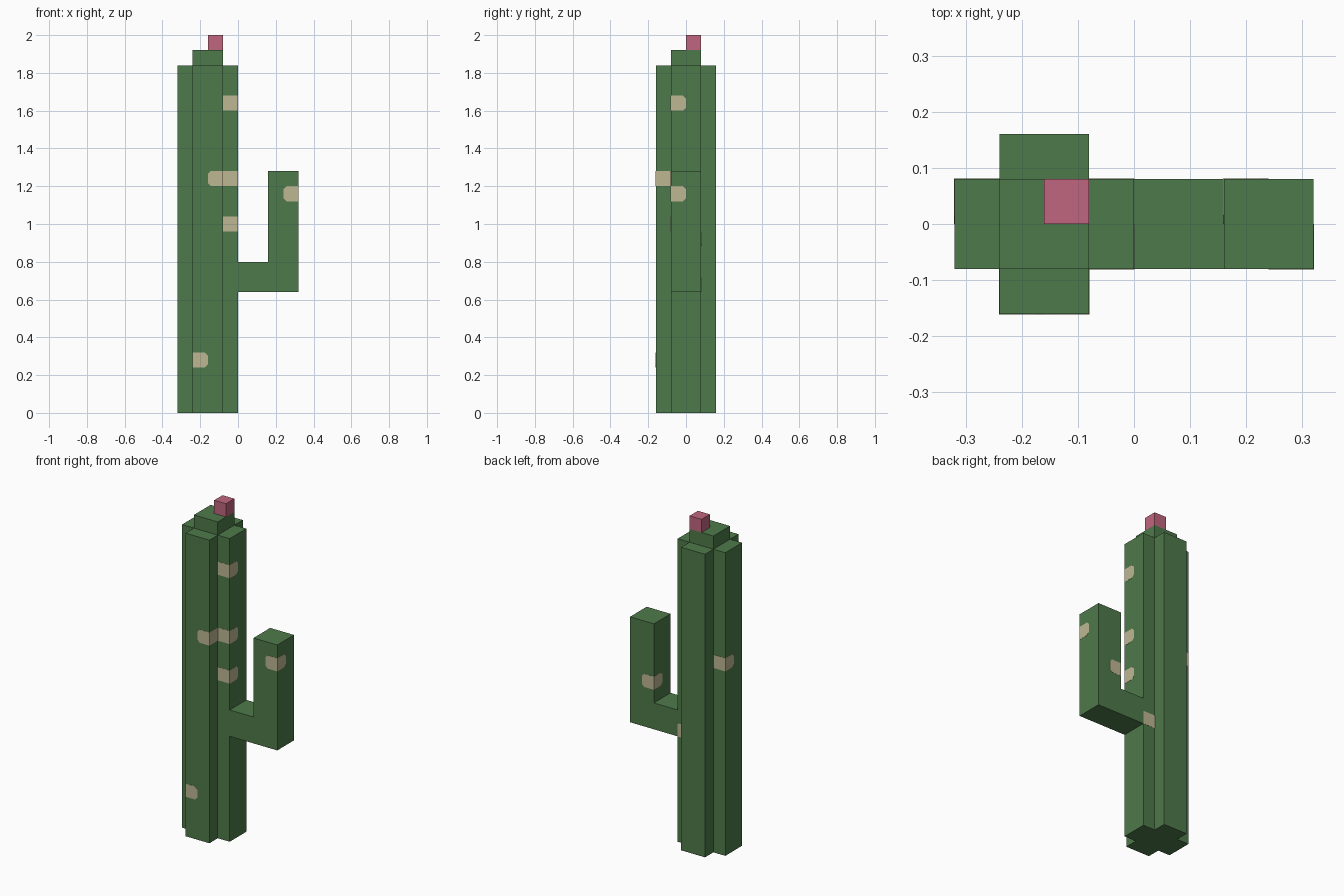
import bpy
import bmesh
from mathutils import Vector

cube = bpy.data.objects.get("Cube")
if cube:
    bpy.data.objects.remove(cube, do_unlink=True)

U = 0.08      # one block
LIFT = 0.001  # how far the spots stand off the skin
CUT = 0.016   # corner cut on the spots


def material(name, rgb):
    m = bpy.data.materials.new(name)
    m.use_nodes = True
    m.diffuse_color = (*rgb, 1)
    bsdf = next(n for n in m.node_tree.nodes if n.type == 'BSDF_PRINCIPLED')
    bsdf.inputs["Base Color"].default_value = (*rgb, 1)
    bsdf.inputs["Roughness"].default_value = 0.9
    return m


GREEN = material("cactus green", (0.076, 0.195, 0.069))
CREAM = material("spot cream", (0.515, 0.474, 0.287))
PINK = material("flower pink", (0.527, 0.133, 0.209))


def finish(name, bm, mat):
    bmesh.ops.recalc_face_normals(bm, faces=bm.faces)
    me = bpy.data.meshes.new(name)
    bm.to_mesh(me)
    bm.free()
    me.materials.append(mat)
    ob = bpy.data.objects.new(name, me)
    bpy.context.collection.objects.link(ob)
    return ob


def extrude_outline(bm, points, direction):
    """Close an outline and sweep it along a direction into a solid."""
    face = bm.faces.new([bm.verts.new(p) for p in points])
    swept = bmesh.ops.extrude_face_region(bm, geom=[face], use_keep_orig=True)
    verts = [g for g in swept["geom"] if isinstance(g, bmesh.types.BMVert)]
    bmesh.ops.translate(bm, verts=verts, vec=direction)


def prism(name, points, direction, mat):
    bm = bmesh.new()
    extrude_outline(bm, points, direction)
    return finish(name, bm, mat)


def block(name, lo, hi, mat):
    (x0, y0, z0), (x1, y1, z1) = lo, hi
    base = [(x0, y0, z0), (x1, y0, z0), (x1, y1, z0), (x0, y1, z0)]
    return prism(name, base, Vector((0, 0, z1 - z0)), mat)


# Trunk: plus-shaped column
quarter = [(2, 1), (1, 1), (1, 2)]
cross = []
for _ in range(4):
    cross += quarter
    quarter = [(-b, a) for a, b in quarter]
prism("trunk", [(a * U - 2 * U, b * U, 0) for a, b in cross],
      Vector((0, 0, 23 * U)), GREEN)

# Crown and flower
block("crown", (-3 * U, -U, 23 * U), (-U, U, 24 * U), GREEN)
block("flower", (-2 * U, 0, 24 * U), (-U, U, 25 * U), PINK)

# Side arm: L-shaped profile swept through its depth
elbow = [(0, 8), (4, 8), (4, 16), (2, 16), (2, 10), (0, 10)]
prism("side_arm", [(a * U, -U, b * U) for a, b in elbow],
      Vector((0, 2 * U, 0)), GREEN)


def spot_plate(bm, corner, inward, normal, clipped):
    """One thin plate that starts at a vertical edge and runs inward."""
    up = Vector((0, 0, 1))
    c = CUT if clipped else 0
    outline = [(-LIFT, 0), (U - c, 0), (U, c), (U, U - c), (U - c, U), (-LIFT, U)]
    if not clipped:
        outline = [(-LIFT, 0), (U, 0), (U, U), (-LIFT, U)]
    pts = [corner + inward * a + up * b - normal * LIFT for a, b in outline]
    extrude_outline(bm, pts, normal * 2 * LIFT)


# Spots folded round vertical edges, in blocks:
# edge x, edge y, bottom z, outward x, outward y, cut y-face, cut x-face
spots = [
    (0, -1, 20, 1, -1, False, True),
    (0, -1, 15, 1, -1, False, True),
    (0, -1, 12, 1, -1, False, True),
    (-1, -2, 15, 1, -1, True, False),
    (-3, -2, 3, -1, -1, True, False),
    (-4, 1, 14, -1, 1, False, True),
    (4, -1, 14, 1, -1, True, True),
    (2, 1, 11, -1, 1, True, True),
    (0, 1, 8, 1, 1, False, None),  # its x-face is covered by the arm
]
for i, (ex, ey, ez, sx, sy, cut_y, cut_x) in enumerate(spots, 1):
    bm = bmesh.new()
    corner = Vector((ex, ey, ez)) * U
    out_x, out_y = Vector((sx, 0, 0)), Vector((0, sy, 0))
    spot_plate(bm, corner, -out_x, out_y, cut_y)
    if cut_x is not None:
        spot_plate(bm, corner, -out_y, out_x, cut_x)
    finish(f"spot_{i}", bm, CREAM)
